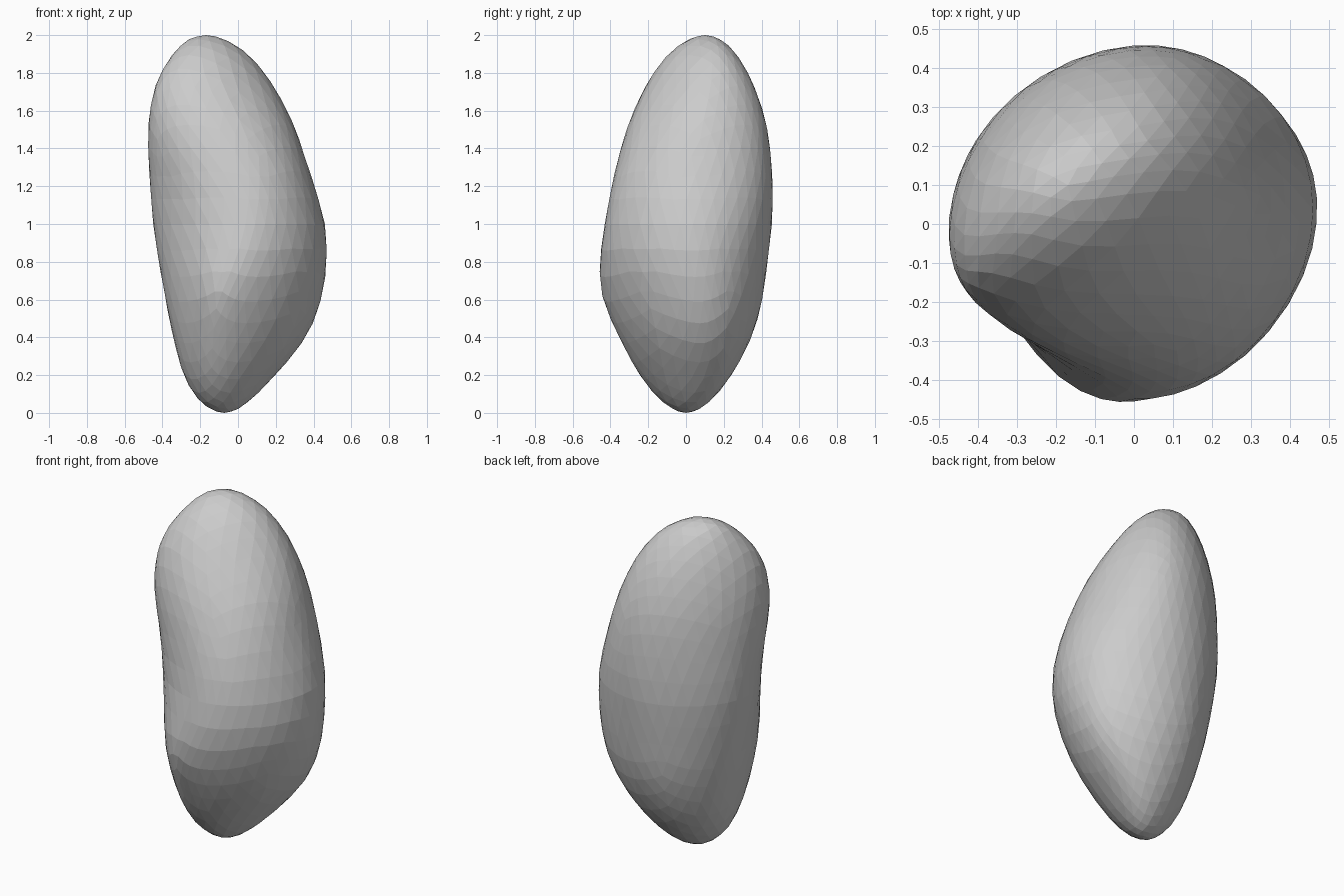
import bpy, bmesh, math
from mathutils import Vector

if "Cube" in bpy.data.objects:
    bpy.data.objects.remove(bpy.data.objects["Cube"])

# Horizontal sections: height, then reach toward E, NE, N, NW, W, SW, S, SE
SECTIONS = [
    (0.00, -.07, -.05, .00, .05, .07, .05, .00, -.05),
    (0.05, .04, .09, .11, .14, .20, .17, .12, .04),
    (0.20, .20, .245, .24, .255, .295, .28, .26, .16),
    (0.40, .38, .365, .355, .335, .35, .35, .37, .285),
    (0.60, .46, .43, .415, .385, .395, .385, .445, .37),
    (0.80, .485, .455, .44, .415, .432, .39, .467, .427),
    (1.00, .475, .467, .467, .44, .465, .387, .445, .43),
    (1.20, .405, .452, .465, .445, .475, .402, .40, .395),
    (1.50, .30, .395, .435, .43, .482, .437, .31, .28),
    (1.75, .18, .29, .36, .37, .44, .39, .20, .105),
    (1.90, .07, .17, .275, .30, .36, .26, .10, -.03),
    (1.97, -.04, .07, .20, .26, .285, .17, .00, -.12),
    (2.00, -.17, -.05, .10, .19, .17, .05, -.10, -.19),
]
KNOTS = [math.acos(max(-1, min(1, 1 - s[0]))) for s in SECTIONS]
LAST = len(KNOTS) - 1


def reach_at(phi, col):
    """Smooth interpolation of one direction between the sections."""
    i = 0
    while i < LAST - 1 and phi > KNOTS[i + 1]:
        i += 1
    val = lambda k: SECTIONS[k][col]
    rise = lambda k: (val(k + 1) - val(k)) / (KNOTS[k + 1] - KNOTS[k])

    def slope(k):
        if k in (0, LAST):
            return rise(min(k, LAST - 1))
        before, after = KNOTS[k] - KNOTS[k - 1], KNOTS[k + 1] - KNOTS[k]
        return (rise(k - 1) * after + rise(k) * before) / (before + after)
    d = KNOTS[i + 1] - KNOTS[i]
    t = (phi - KNOTS[i]) / d
    return ((2*t**3 - 3*t*t + 1) * val(i) + (t**3 - 2*t*t + t) * d * slope(i)
            + (3*t*t - 2*t**3) * val(i + 1) + (t**3 - t*t) * d * slope(i + 1))


def section_point(phi, ang):
    """Point on the rounded outline whose outward direction is ang."""
    h = [reach_at(phi, c) for c in range(1, 9)]
    out, der = sum(h) / 8, 0.0
    ends = math.sin(phi)
    for k, damp in ((1, 1), (2, ends ** .5), (3, 0.75 * ends), (4, 0.15 * ends ** 3)):
        a = sum(h[j] * math.cos(k * j * math.pi / 4) for j in range(8)) / 4 * damp
        b = sum(h[j] * math.sin(k * j * math.pi / 4) for j in range(8)) / 4 * damp
        out += a * math.cos(k * ang) + b * math.sin(k * ang)
        der += k * (b * math.cos(k * ang) - a * math.sin(k * ang))
    c, s = math.cos(ang), math.sin(ang)
    return out * c - der * s, out * s + der * c


# Faceted pebble body, shaped from an icosphere
bm = bmesh.new()
bmesh.ops.create_icosphere(bm, subdivisions=4, radius=1)
bulge, push = Vector((-.14, -.43, .68)), Vector((-.3, -.95, 0))
for v in bm.verts:
    p = v.co.normalized()
    phi = math.acos(max(-1, min(1, -p.z)))
    x, y = section_point(phi, math.atan2(p.y, p.x))
    co = Vector((x, y, 1 + p.z))
    # Low bulge at the front left, under the hollow side
    v.co = co + push * .03 * math.exp(-((co - bulge).length / .18) ** 2)
# Even out the surface, keeping the full height
bmesh.ops.smooth_vert(bm, verts=bm.verts, factor=0.5, use_axis_x=True, use_axis_y=True)
bmesh.ops.recalc_face_normals(bm, faces=bm.faces)
mesh = bpy.data.meshes.new("bean_pebble")
bm.to_mesh(mesh)
bm.free()
pebble = bpy.data.objects.new("bean_pebble", mesh)
bpy.context.collection.objects.link(pebble)
